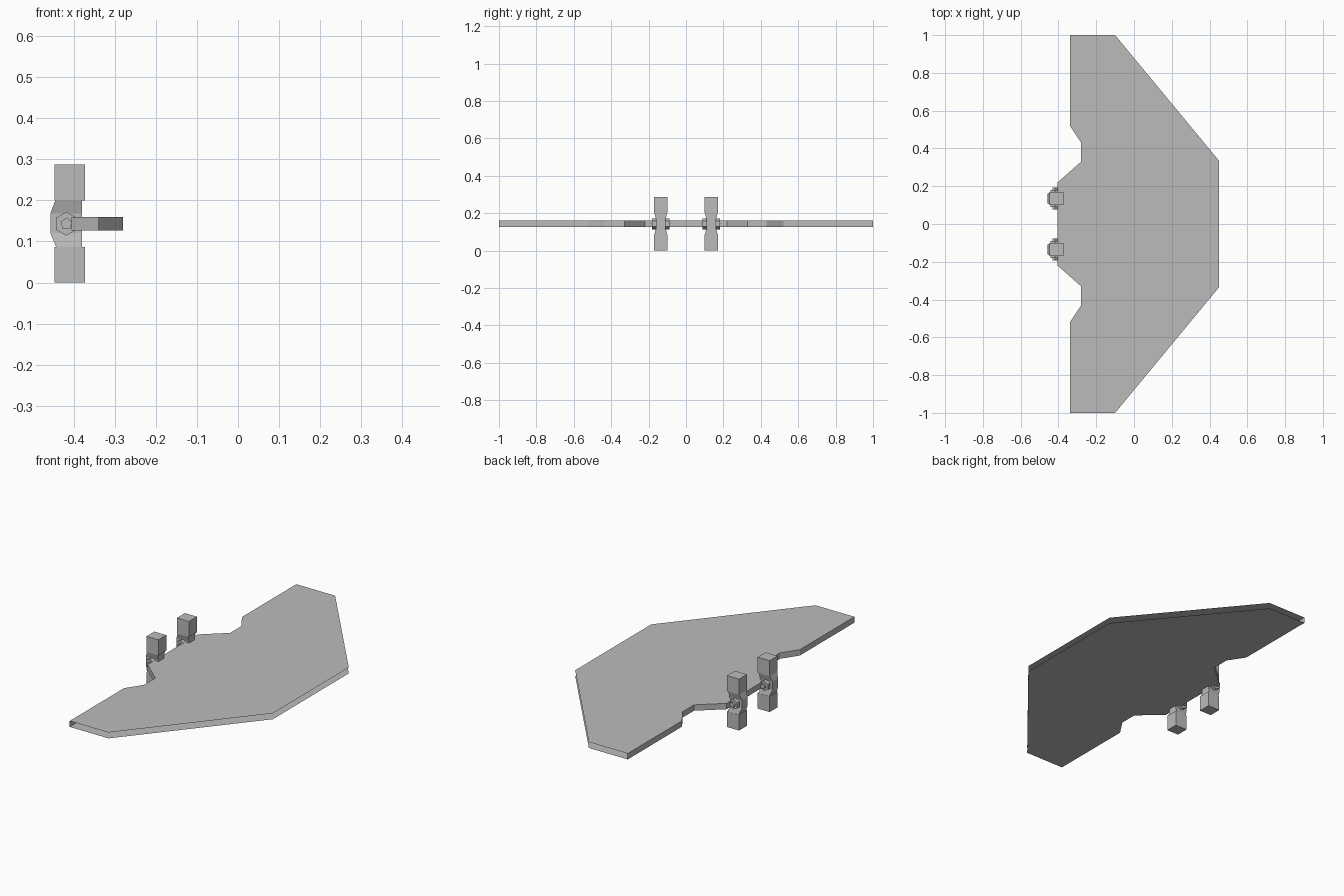
import bpy, bmesh, math
from mathutils import Matrix

cube = bpy.data.objects.get("Cube")
if cube:
    bpy.data.objects.remove(cube, do_unlink=True)

grey = bpy.data.materials.new("plain grey")
grey.use_nodes = True
colour = (0.5, 0.5, 0.5, 1)
grey.diffuse_color = colour
grey.node_tree.nodes["Principled BSDF"].inputs["Base Color"].default_value = colour


def finish(name, bm):
    mesh = bpy.data.meshes.new(name)
    bm.to_mesh(mesh)
    bm.free()
    mesh.materials.append(grey)
    obj = bpy.data.objects.new(name, mesh)
    bpy.context.collection.objects.link(obj)
    return obj


def loft(name, rings, y):
    """Stack of rectangles: height, x from, x to, half depth."""
    bm = bmesh.new()
    loops = []
    for z, x0, x1, h in rings:
        corners = [(x0, y - h), (x1, y - h), (x1, y + h), (x0, y + h)]
        loops.append([bm.verts.new((cx, cy, z)) for cx, cy in corners])
    bm.faces.new(loops[0][::-1])
    bm.faces.new(loops[-1])
    for a, b in zip(loops, loops[1:]):
        for i in range(4):
            j = (i + 1) % 4
            bm.faces.new((a[i], a[j], b[j], b[i]))
    return finish(name, bm)


def hub(name, y, sides, radius, half):
    """Prism along y through the middle of a post."""
    bm = bmesh.new()
    bmesh.ops.create_cone(bm, cap_ends=True, segments=sides, radius1=radius,
                          radius2=radius, depth=2 * half,
                          matrix=Matrix.Translation((-0.418, y, 0.143))
                          @ Matrix.Rotation(math.pi / 2, 4, "X"))
    return finish(name, bm)


# Swept wing: two sheets joined along the notched rear edge only, open elsewhere
rear_half = [(-0.405, 0.22), (-0.28, 0.33), (-0.28, 0.43), (-0.34, 0.52), (-0.34, 1)]
front_half = [(-0.1, 1), (0.45, 0.335)]
rear = [(x, -y) for x, y in rear_half[::-1]] + rear_half
front = front_half + [(x, -y) for x, y in front_half[::-1]]
bm = bmesh.new()
low, high = [[bm.verts.new((x, y, z)) for x, y in rear + front] for z in (0.127, 0.16)]
bm.faces.new(low)
bm.faces.new(high[::-1])
for i in range(len(rear) - 1):
    bm.faces.new((low[i], high[i], high[i + 1], low[i + 1]))
finish("wing", bm)

# Two upright posts with hubs on the rear edge
for side, y in (("left", -0.135), ("right", 0.135)):
    loft(side + "_lower_block", [(0, -0.447, -0.373, 0.035), (0.087, -0.447, -0.373, 0.035)], y)
    loft(side + "_upper_block", [(0.2, -0.447, -0.373, 0.035), (0.287, -0.447, -0.373, 0.035)], y)
    loft(side + "_bracket", [(0.087, -0.443, -0.38, 0.034), (0.12, -0.457, -0.38, 0.025),
                             (0.168, -0.457, -0.38, 0.025), (0.2, -0.445, -0.38, 0.034)], y)
    hub(side + "_hub", y, 6, 0.029, 0.046)
    hub(side + "_pin", y, 5, 0.015, 0.057)
